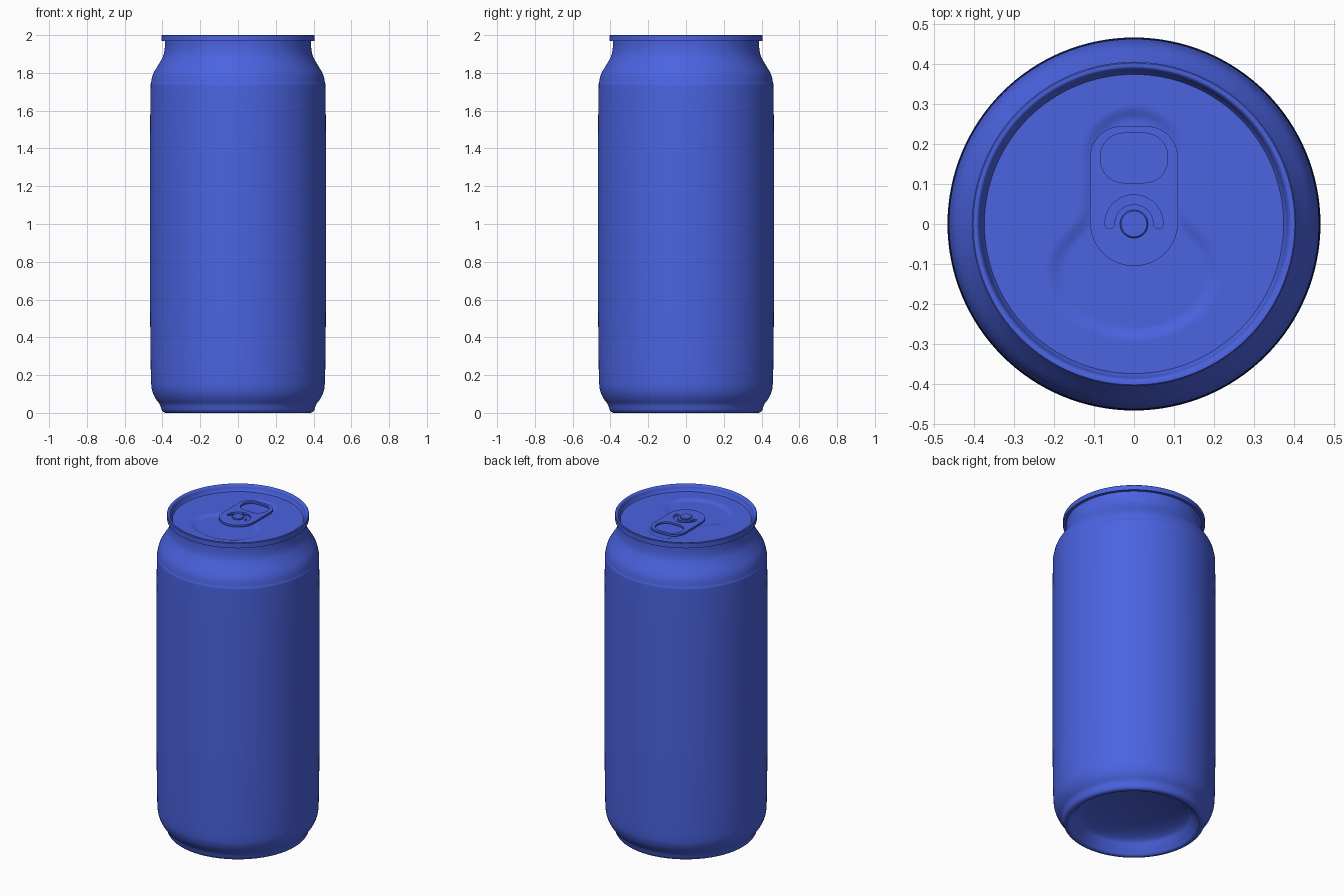
import bpy, bmesh, math
from mathutils import Vector

cube = bpy.data.objects.get("Cube")
if cube:
    bpy.data.objects.remove(cube, do_unlink=True)

SEGS = 128
LID_Z = 1.962

blue = bpy.data.materials.new("can_blue")
blue.use_nodes = True
COLOUR = (0.07, 0.125, 0.75, 1)
blue.diffuse_color = COLOUR
blue.node_tree.nodes["Principled BSDF"].inputs["Base Color"].default_value = COLOUR


def finish(obj, angle=40):
    obj.data.materials.clear()
    obj.data.materials.append(blue)
    bpy.ops.object.select_all(action='DESELECT')
    obj.select_set(True)
    bpy.context.view_layer.objects.active = obj
    bpy.ops.object.shade_smooth_by_angle(angle=math.radians(angle))


def smooth_path(points, steps=4):
    """Round a coarse profile with a Catmull-Rom curve."""
    pts = [Vector(p) for p in points]
    pts = [pts[0]] + pts + [pts[-1]]
    out = []
    for a, b, c, d in zip(pts, pts[1:], pts[2:], pts[3:]):
        for i in range(steps):
            t = i / steps
            out.append(0.5 * (2 * b + (c - a) * t + (2 * a - 5 * b + 4 * c - d) * t * t
                              + (3 * b - a - 3 * c + d) * t ** 3))
    return out + [pts[-1]]


def lathe(name, profile, height=lambda x, y, z: z, angle=40):
    """Spin (radius, z) points round the z axis; a zero radius closes the end."""
    bm = bmesh.new()
    rings = []
    for r, z in profile:
        if r < 1e-5:
            rings.append([bm.verts.new((0, 0, height(0, 0, z)))] * SEGS)
            continue
        ring = []
        for i in range(SEGS):
            a = math.tau * i / SEGS
            x, y = r * math.cos(a), r * math.sin(a)
            ring.append(bm.verts.new((x, y, height(x, y, z))))
        rings.append(ring)
    for low, high in zip(rings, rings[1:]):
        for i in range(SEGS):
            j = (i + 1) % SEGS
            bm.faces.new(dict.fromkeys((low[i], low[j], high[j], high[i])))
    mesh = bpy.data.meshes.new(name)
    bm.to_mesh(mesh)
    bm.free()
    obj = bpy.data.objects.new(name, mesh)
    bpy.context.collection.objects.link(obj)
    finish(obj, angle)


# Body: domed underside, foot, straight wall, shoulder and neck
dome = [(0.33 * math.sin(t * math.pi / 20), 0.05 + 0.07 * math.cos(t * math.pi / 20))
        for t in range(11)]
foot = smooth_path([(0.355, 0.02), (0.37, 0.002), (0.39, 0.002), (0.403, 0.014), (0.414, 0.045),
                    (0.436, 0.075), (0.452, 0.11), (0.46, 0.16), (0.463, 0.3)])
shoulder = smooth_path([(0.466, 0.6), (0.466, 1.35), (0.463, 1.7), (0.46, 1.75), (0.448, 1.797),
                        (0.417, 1.85), (0.396, 1.89), (0.388, 1.93), (0.387, 1.968)])
lathe("can_body", dome + foot + shoulder)

# Rolled rim, from its underside over the top and down into the lid
wall = smooth_path([(0.391, 1.999), (0.386, 1.992), (0.381, 1.975), (0.374, LID_Z)])
lathe("rim", [(0.385, 1.968), (0.405, 1.968), (0.405, 1.997), (0.402, 2.0), (0.394, 2.0)] + wall)


# Lid with a pressed recess: a narrow neck under the tab that widens at the front
def lid_height(x, y, z):
    neck = math.hypot(x, y - min(max(y, -0.1), 0.165)) - 0.118
    mouth = (math.hypot(x / 0.205, (y + 0.125) / 0.155) - 1) * 0.17
    k = 0.05
    h = max(k - abs(neck - mouth), 0) / k
    edge = min(neck, mouth) - h * h * k / 4
    t = min(max((0.012 - edge) / 0.035, 0), 1)
    return z - 0.009 * t * t * (3 - 2 * t)


lathe("lid", [(0.374 * (1 - i / 60), LID_Z) for i in range(61)], lid_height)


# Pull tab: an outline with a finger hole and a crescent slot
def arc(cx, cy, r, start, end, n=12):
    return [(cx + r * math.cos(math.radians(start + (end - start) * i / n)),
             cy + r * math.sin(math.radians(start + (end - start) * i / n))) for i in range(n + 1)]


def rounded(w, low, high, r_low, r_high):
    return (arc(w - r_high, high - r_high, r_high, 0, 90) + arc(r_high - w, high - r_high, r_high, 90, 180)
            + arc(r_low - w, low + r_low, r_low, 180, 270) + arc(w - r_low, low + r_low, r_low, 270, 360))


crescent = (arc(0, 0, 0.073, 0, 180, 32) + arc(-0.061, 0, 0.012, 180, 360, 8)
            + arc(0, 0, 0.049, 180, 0, 32) + arc(0.061, 0, 0.012, 180, 360, 8))
curve = bpy.data.curves.new("pull_tab", 'CURVE')
curve.dimensions = '2D'
curve.fill_mode = 'BOTH'
curve.extrude = 0.006
for outline in (rounded(0.11, -0.105, 0.245, 0.109, 0.08), rounded(0.084, 0.103, 0.227, 0.058, 0.058), crescent):
    spline = curve.splines.new('POLY')
    spline.points.add(len(outline) - 1)
    for point, (x, y) in zip(spline.points, outline):
        point.co = (x, y, 0, 1)
    spline.use_cyclic_u = True
tab = bpy.data.objects.new("pull_tab", curve)
tab.location.z = LID_Z + 0.006
bpy.context.collection.objects.link(tab)
bpy.ops.object.select_all(action='DESELECT')
tab.select_set(True)
bpy.context.view_layer.objects.active = tab
bpy.ops.object.convert(target='MESH')
finish(bpy.context.view_layer.objects.active)

# Rivet holding the tab
lathe("rivet", [(0.035, LID_Z - 0.01), (0.035, 1.979), (0.032, 1.982), (0, 1.982)])
